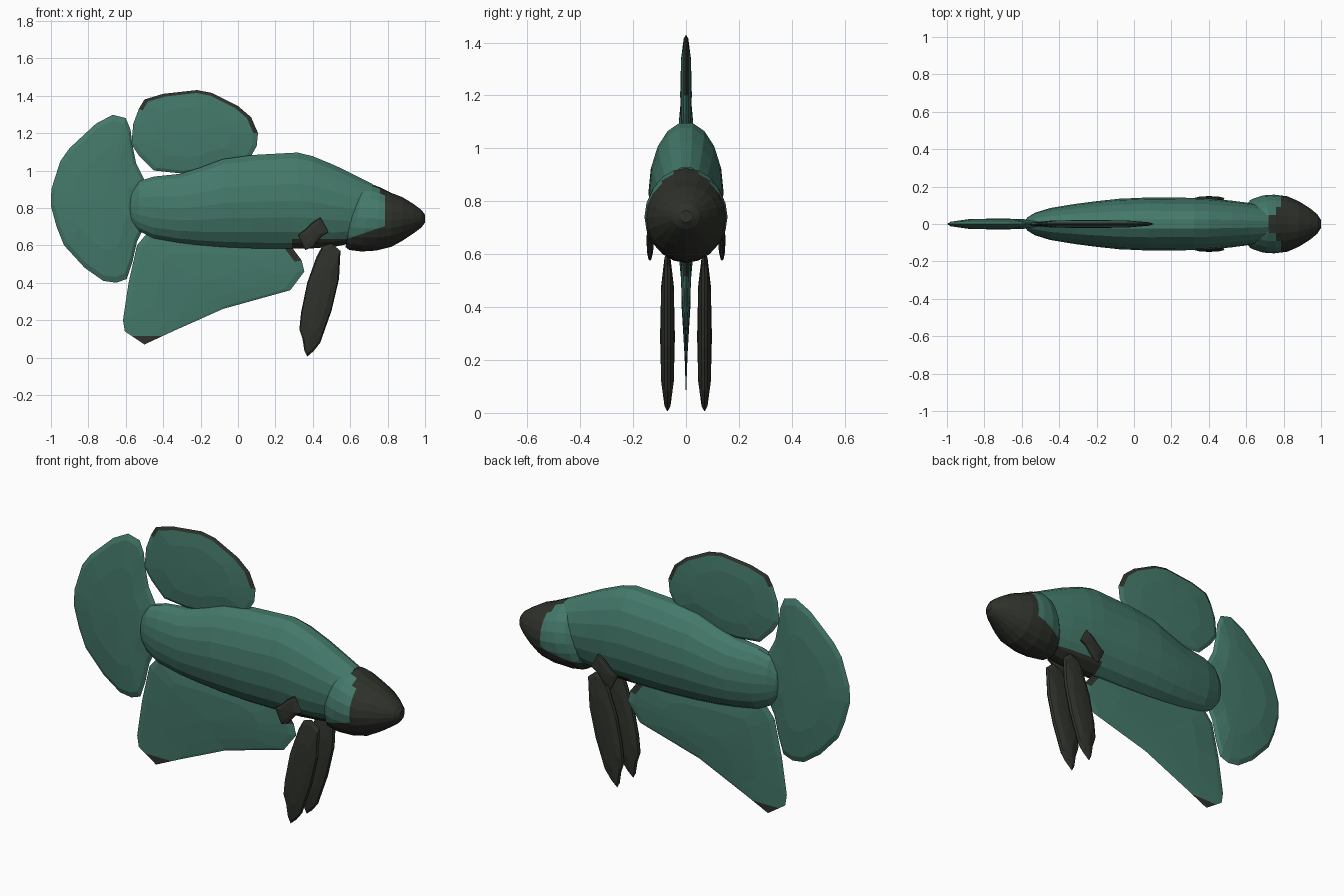
import bpy, bmesh, math
from mathutils import Vector


def material(name, rgb):
    m = bpy.data.materials.new(name)
    m.diffuse_color = (*rgb, 1)
    return m


GREEN = material("teal green", (0.058, 0.19, 0.145))
DARK = material("dark olive", (0.028, 0.032, 0.024))


def finish(bm, name, dark, cuts=()):
    """Cut clean colour borders, colour faces by rule, make the object."""
    for point, normal in cuts:
        bmesh.ops.bisect_plane(bm, geom=bm.verts[:] + bm.edges[:] + bm.faces[:],
                               plane_co=point, plane_no=normal, dist=1e-5)
    bmesh.ops.recalc_face_normals(bm, faces=bm.faces[:])
    for f in bm.faces:
        f.material_index = int(bool(dark(f.calc_center_median())))
    me = bpy.data.meshes.new(name)
    bm.to_mesh(me)
    bm.free()
    me.materials.append(GREEN)
    me.materials.append(DARK)
    ob = bpy.data.objects.new(name, me)
    bpy.context.collection.objects.link(ob)
    return ob


def loft(name, sections, dark, cuts=(), sides=18):
    """Oval sections (x, top, bottom, half width, backward lean of the top)."""
    bm = bmesh.new()
    rings = []
    for x, top, bot, w, lean in sections:
        mid, r = (top + bot) / 2, (top - bot) / 2
        ring = []
        for i in range(sides):
            a = 2 * math.pi * i / sides
            ring.append(bm.verts.new((x + lean * math.sin(a), w * math.cos(a),
                                      mid + r * math.sin(a))))
        rings.append(ring)
    for a, b in zip(rings, rings[1:]):
        for i in range(sides):
            j = (i + 1) % sides
            bm.faces.new((a[i], a[j], b[j], b[i]))
    bm.faces.new(rings[0])
    bm.faces.new(rings[-1])
    return finish(bm, name, dark, cuts)


def fin(name, outline, thick, dark=lambda c: False, y=0.0, cuts=(),
        taper=lambda z: 1.0, slant=0.0):
    """Lens-shaped blade: nested copies of an outline, bulging at the centre."""
    bm = bmesh.new()
    n = len(outline)
    cx, cz = sum(p[0] for p in outline) / n, sum(p[1] for p in outline) / n

    def ring(scale, bulge):
        out = []
        for px, pz in outline:
            z = cz + (pz - cz) * scale
            out.append(bm.verts.new((cx + (px - cx) * scale,
                       y + slant * (z - cz) + bulge * thick * taper(z), z)))
        return out

    edge = ring(1, 0)
    for s in (-1, 1):
        prev = edge
        for scale, bulge in ((0.93, 0.4), (0.6, 0.85)):
            cur = ring(scale, s * bulge)
            for i in range(n):
                j = (i + 1) % n
                bm.faces.new((prev[i], prev[j], cur[j], cur[i]))
            prev = cur
        tip = bm.verts.new((cx, y + s * thick * taper(cz), cz))
        for i in range(n):
            bm.faces.new((prev[i], prev[(i + 1) % n], tip))
    return finish(bm, name, dark, cuts)


# Body, with a dark patch under the throat
loft("body", [
    (-0.585, 0.84, 0.78, 0.012, 0), (-0.57, 0.89, 0.72, 0.035, 0),
    (-0.53, 0.945, 0.675, 0.060, 0), (-0.45, 0.97, 0.635, 0.085, 0),
    (-0.31, 0.985, 0.61, 0.108, 0), (-0.20, 1.02, 0.597, 0.122, 0),
    (-0.08, 1.065, 0.587, 0.135, 0), (0.08, 1.087, 0.58, 0.142, 0),
    (0.32, 1.10, 0.578, 0.140, 0), (0.40, 1.08, 0.58, 0.137, 0),
    (0.52, 1.03, 0.59, 0.125, 0), (0.62, 0.98, 0.61, 0.112, 0),
    (0.72, 0.93, 0.64, 0.095, 0)],
    lambda c: c.x > 0.29 and c.z < 0.633,
    [((0.29, 0, 0), (1, 0, 0)), ((0, 0, 0.633), (0, 0, 1))])

# Head with gill cover, dark snout and dark chin
SLOPE = Vector((-0.32, 0, 0.95))
CHIN = Vector((0.6, 0, 0.64))
loft("head", [
    (0.605, 0.90, 0.59, 0.105, 0.03), (0.635, 0.925, 0.575, 0.135, 0.04),
    (0.69, 0.925, 0.567, 0.153, 0.03), (0.75, 0.91, 0.572, 0.157, 0.01),
    (0.82, 0.88, 0.592, 0.148, 0), (0.88, 0.857, 0.625, 0.122, 0),
    (0.94, 0.82, 0.665, 0.085, 0), (0.98, 0.79, 0.695, 0.052, 0),
    (0.999, 0.765, 0.72, 0.022, 0)],
    lambda c: c.x > 0.785 or (c - CHIN).dot(SLOPE) < 0
    or (c.z > 0.85 and c.x > 0.69 + 0.9 * abs(c.y)),
    [((0.785, 0, 0), (1, 0, 0)), (CHIN, SLOPE)], sides=20)

# Tail fin
fin("tail_fin", [
    (-0.50, 0.95), (-0.545, 1.04), (-0.565, 1.14), (-0.575, 1.22),
    (-0.60, 1.28), (-0.67, 1.298), (-0.76, 1.25), (-0.90, 1.12),
    (-0.95, 1.05), (-0.998, 0.90), (-1.0, 0.81), (-0.97, 0.70),
    (-0.93, 0.60), (-0.82, 0.48), (-0.72, 0.41), (-0.65, 0.40),
    (-0.595, 0.42), (-0.565, 0.51), (-0.54, 0.62), (-0.50, 0.70)], 0.03)

# Top fin with a dark rim along its upper edge
fin("dorsal_fin", [
    (-0.45, 1.0), (-0.53, 1.08), (-0.57, 1.14), (-0.56, 1.25),
    (-0.53, 1.33), (-0.50, 1.38), (-0.40, 1.41), (-0.22, 1.43),
    (-0.14, 1.415), (0.0, 1.345), (0.07, 1.285), (0.107, 1.20),
    (0.10, 1.13), (0.06, 1.06), (-0.10, 1.03), (-0.20, 0.99),
    (-0.31, 0.985)], 0.022,
    lambda c: abs(c.y) < 0.006 and c.z > 1.2 and c.x > -0.52)

# Bottom fin, thin below, with dark corners
fin("anal_fin", [
    (-0.49, 0.66), (-0.54, 0.60), (-0.585, 0.40), (-0.615, 0.20),
    (-0.605, 0.14), (-0.50, 0.07), (-0.36, 0.135), (-0.08, 0.26),
    (0.28, 0.36), (0.355, 0.46), (0.34, 0.52), (0.28, 0.60),
    (0.15, 0.64), (-0.20, 0.66)], 0.022,
    lambda c: c.z < 0.115 or (c.x > 0.27 and c.z > 0.49),
    cuts=[((0, 0, 0.115), (0, 0, 1))],
    taper=lambda z: max(0.15, min(1, (z - 0.1) / 0.4)))

for side, s in (("left", 1), ("right", -1)):
    # Long dark fins hanging under the throat
    fin(side + "_pelvic_fin", [
        (0.45, 0.595), (0.50, 0.61), (0.548, 0.57), (0.54, 0.42),
        (0.50, 0.25), (0.44, 0.08), (0.405, 0.035), (0.37, 0.005),
        (0.355, 0.035), (0.345, 0.10), (0.328, 0.15), (0.337, 0.24),
        (0.37, 0.40), (0.42, 0.54)], 0.028, lambda c: True, y=s * 0.07)
    # Small side fins lying against the body
    fin(side + "_pectoral_fin", [
        (0.44, 0.75), (0.485, 0.67), (0.45, 0.65), (0.40, 0.59),
        (0.36, 0.575), (0.32, 0.655), (0.36, 0.685), (0.395, 0.72)],
        0.014, lambda c: True, y=s * 0.135, slant=-s * 0.02)
